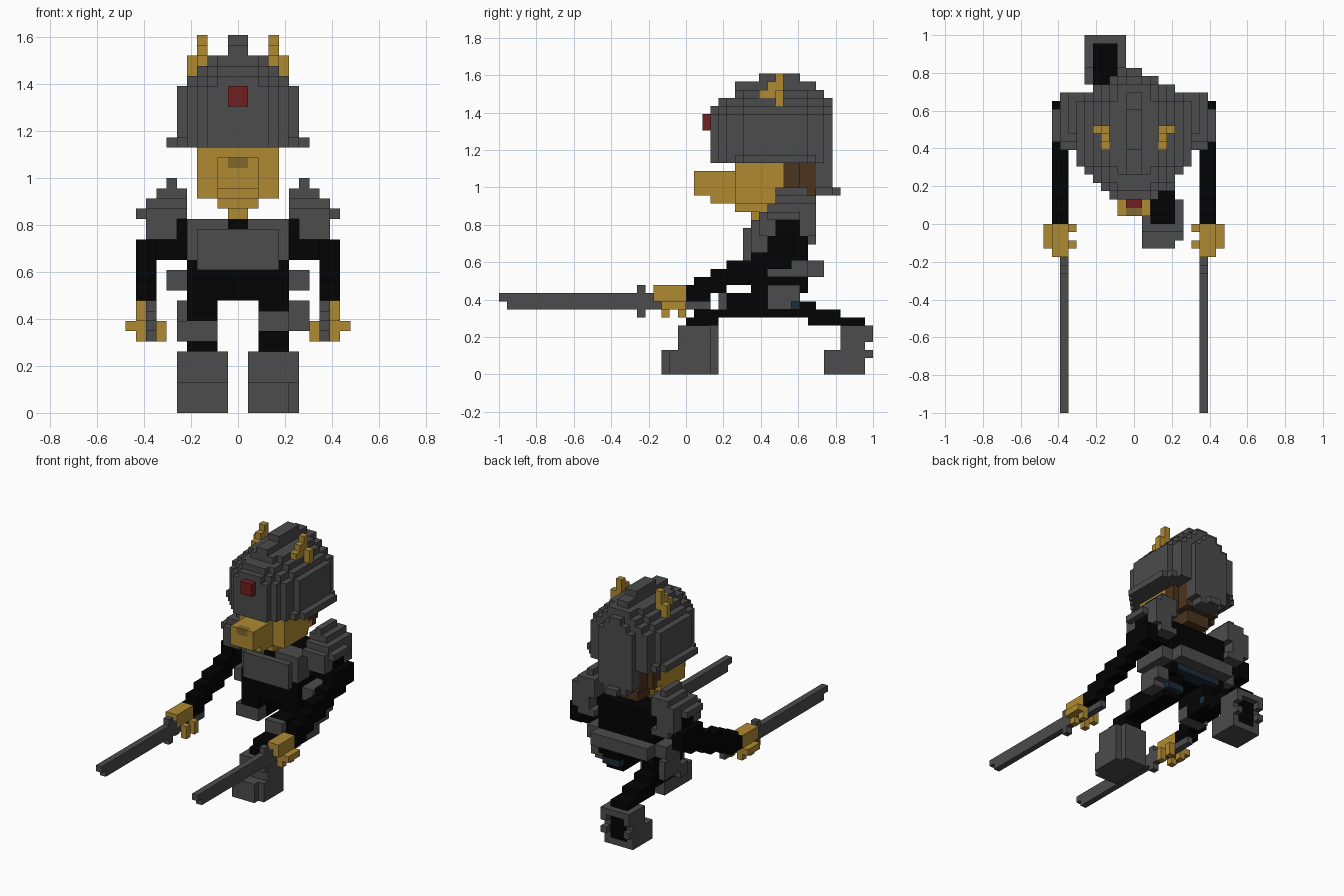
import bpy, bmesh
from mathutils import Vector

UNIT = 1 / 23  # edge of one cube; all sizes below are in cubes

if "Cube" in bpy.data.objects:
    bpy.data.objects.remove(bpy.data.objects["Cube"], do_unlink=True)


def make_material(name, red, green, blue):
    mat = bpy.data.materials.new(name)
    mat.use_nodes = True
    color = (red, green, blue, 1)
    mat.diffuse_color = color
    mat.node_tree.nodes["Principled BSDF"].inputs["Base Color"].default_value = color
    return mat


GREY = make_material("armour grey", .072, .072, .072)
BLACK = make_material("cloth black", .001, .001, .001)
GOLD = make_material("gold", .43, .255, .032)
NOSE = make_material("dark gold", .22, .135, .025)
RED = make_material("jewel red", .17, .013, .013)
BROWN = make_material("nape brown", .07, .033, .013)
BLUE = make_material("dark blue", .01, .025, .04)


class Part:
    """A set of cubes that becomes one mesh holding only its outer faces."""

    def __init__(self, name, mat):
        self.name, self.mat, self.cells = name, mat, set()

    def box(self, x, y, z):
        self.cells |= {(i, j, k) for i in range(*x) for j in range(*y) for k in range(*z)}
        return self

    def slab(self, half, y, z):
        return self.box((-half, half), y, z)

    def cut(self, x, y, z):
        self.cells -= Part("", None).box(x, y, z).cells
        return self

    def build(self, mirror=False):
        cells = {(-1 - i, j, k) for i, j, k in self.cells} if mirror else self.cells
        bm = bmesh.new()
        verts = {}

        def corner(p):
            key = tuple(round(c) for c in p)
            if key not in verts:
                verts[key] = bm.verts.new([c * UNIT for c in key])
            return verts[key]

        for cell in cells:
            for axis in range(3):
                for sign in (-1, 1):
                    n, u, v = Vector(), Vector(), Vector()
                    n[axis], u[(axis + 1) % 3], v[(axis + 2) % 3] = sign, 1, 1
                    if tuple(int(a + b) for a, b in zip(cell, n)) in cells:
                        continue
                    base = Vector(cell)
                    base[axis] += sign > 0
                    ring = [base, base + u, base + u + v, base + v]
                    bm.faces.new([corner(p) for p in (ring if sign > 0 else ring[::-1])])
        mesh = bpy.data.meshes.new(self.name)
        bm.to_mesh(mesh)
        bm.free()
        mesh.materials.append(self.mat)
        obj = bpy.data.objects.new(self.name, mesh)
        bpy.context.collection.objects.link(obj)


def pair(name, mat, fill):
    """Build a left part and its mirrored right twin."""
    for side in ("left", "right"):
        part = Part(side + "_" + name, mat)
        fill(part)
        part.build(mirror=side == "right")


# Helmet: half widths from front to back, then a dome that steps inward
helmet = Part("helmet", GREY)
plan = [3, 4, 5, 5] + [6] * 8 + [5, 5, 3]
for step, half in enumerate(plan):
    y = (step + 3, step + 4)
    helmet.slab(half, y, (26, 32))
    if 2 < step < 13:
        helmet.slab(half + 1, y, (26, 27))
    for z, cap, front, rear in ((32, 5, 0, 0), (33, 4, 1, 0), (34, 3, 3, 1),
                                (35, 1, 3, 2), (36, 1, 6, 4)):
        if front <= step < len(plan) - rear:
            helmet.slab(max(1, min(cap, half + 31 - z)), y, (z, z + 1))
helmet.slab(3, (16, 18), (23, 26)).slab(2, (16, 18), (22, 23)).slab(1, (18, 19), (22, 23))
helmet.build()
Part("helmet_jewel", RED).slab(1, (2, 3), (30, 32)).build()


def horn(p):
    p.box((3, 4), (9, 12), (33, 35)).box((4, 5), (11, 12), (33, 35))
    p.box((3, 4), (10, 12), (35, 36)).box((3, 4), (11, 12), (36, 37))


pair("horn", GOLD, horn)

# Head
head = Part("head", GOLD).slab(4, (6, 12), (21, 26)).slab(2, (6, 11), (20, 21))
head.slab(4, (12, 13), (22, 23))
head.slab(2, (1, 6), (22, 25)).slab(2, (3, 6), (21, 25)).slab(1, (8, 11), (19, 20))
head.cut((-1, 1), (1, 2), (24, 25)).build()
Part("nose", NOSE).slab(1, (1, 2), (24, 25)).build()
Part("nape", BROWN).slab(4, (12, 14), (23, 26)).slab(4, (13, 14), (22, 23)) \
    .slab(3, (14, 16), (22, 26)).slab(2, (12, 15), (20, 22)).build()

# Torso
Part("torso", BLACK).slab(5, (11, 15), (15, 19)).slab(5, (8, 15), (12, 15)) \
    .slab(6, (11, 14), (15, 19)).slab(1, (8, 11), (18, 19)).slab(4, (8, 13), (11, 12)) \
    .box((-5, -4), (14, 15), (10, 12)).box((4, 5), (14, 15), (10, 12)).build()
chest = Part("chest_plate", GREY).slab(5, (8, 11), (15, 19)).slab(4, (7, 8), (14, 18))
chest.cut((-1, 1), (8, 11), (18, 19)).build()
Part("belt", GREY).slab(5, (15, 17), (12, 14)).slab(6, (13, 15), (12, 14)).build()
Part("seat_patch", BLUE).slab(4, (13, 15), (11, 12)).build()
pair("hip_plate", GREY, lambda p: p.box((5, 7), (9, 15), (12, 14)))
Part("left_thigh_plate", GREY).box((5, 7), (10, 14), (8, 11)).cut((5, 7), (13, 14), (8, 9)).build()
Part("right_thigh_plate", GREY).box((-6, -5), (10, 14), (8, 11)).build()
pair("thigh_patch", BLUE, lambda p: p.box((2, 5), (13, 14), (8, 9)))


# Shoulder guards, open at the side for the arm
def shoulder_guard(p):
    p.box((6, 7), (11, 15), (22, 23)).box((5, 8), (11, 16), (21, 22))
    p.box((5, 9), (10, 16), (20, 21)).box((5, 9), (9, 16), (19, 20))
    p.box((9, 10), (10, 14), (19, 20)).box((6, 9), (9, 16), (17, 19))
    p.box((5, 8), (14, 16), (16, 17)).cut((6, 9), (11, 14), (17, 19))


pair("shoulder_guard", GREY, shoulder_guard)


# Arms reach forward and step down to the hands
def arm(p):
    p.box((6, 9), (11, 14), (15, 19)).box((8, 10), (10, 15), (14, 17))
    for y in range(13):
        low = 9 + int(y * .4)
        p.box((8, 10), (y, y + 1), (low, low + (3 if y else 2)))


pair("arm", BLACK, arm)


def hand(p):
    p.box((8, 10), (-4, 0), (9, 11)).box((9, 11), (-3, 0), (8, 9))
    for y in (-3, -1):
        p.box((7, 8), (y, y + 1), (7, 9)).box((9, 10), (y, y + 1), (7, 9))


pair("hand", GOLD, hand)


def sword(p):
    p.box((8, 9), (-22, 3), (8, 9)).box((8, 9), (-23, -4), (9, 10))
    p.box((8, 9), (-6, -5), (7, 11))


pair("sword", GREY, sword)

# Left leg steps forward
Part("left_leg", BLACK).box((2, 5), (5, 13), (7, 10)).box((2, 5), (8, 14), (9, 12)) \
    .box((2, 5), (1, 6), (7, 8)).box((2, 5), (0, 4), (6, 7)).build()
Part("left_knee_guard", GREY).box((2, 5), (4, 5), (8, 10)).build()
left_boot = Part("left_boot", GREY).box((1, 6), (-3, 4), (0, 3)).box((1, 6), (-1, 4), (3, 6))
left_boot.cut((5, 6), (-3, -2), (0, 3)).cut((5, 6), (3, 4), (0, 6)).build()

# Right leg kneels and stretches back
Part("right_leg", BLACK).box((-5, -2), (10, 13), (7, 10)).box((-5, -2), (8, 14), (9, 12)) \
    .box((-5, -2), (13, 19), (7, 8)).box((-5, -2), (15, 22), (6, 7)) \
    .box((-5, -2), (14, 16), (8, 9)).build()
Part("right_knee_guard", GREY).box((-6, -2), (8, 10), (7, 9)).build()
right_boot = Part("right_boot", GREY).box((-6, -1), (17, 22), (0, 3)).box((-6, -1), (19, 22), (3, 6))
right_boot.box((-6, -1), (22, 23), (2, 3)).box((-6, -1), (22, 23), (4, 6))
right_boot.cut((-5, -2), (21, 23), (1, 5)).build()
Part("right_heel", BLACK).box((-5, -2), (21, 22), (1, 5)).build()
